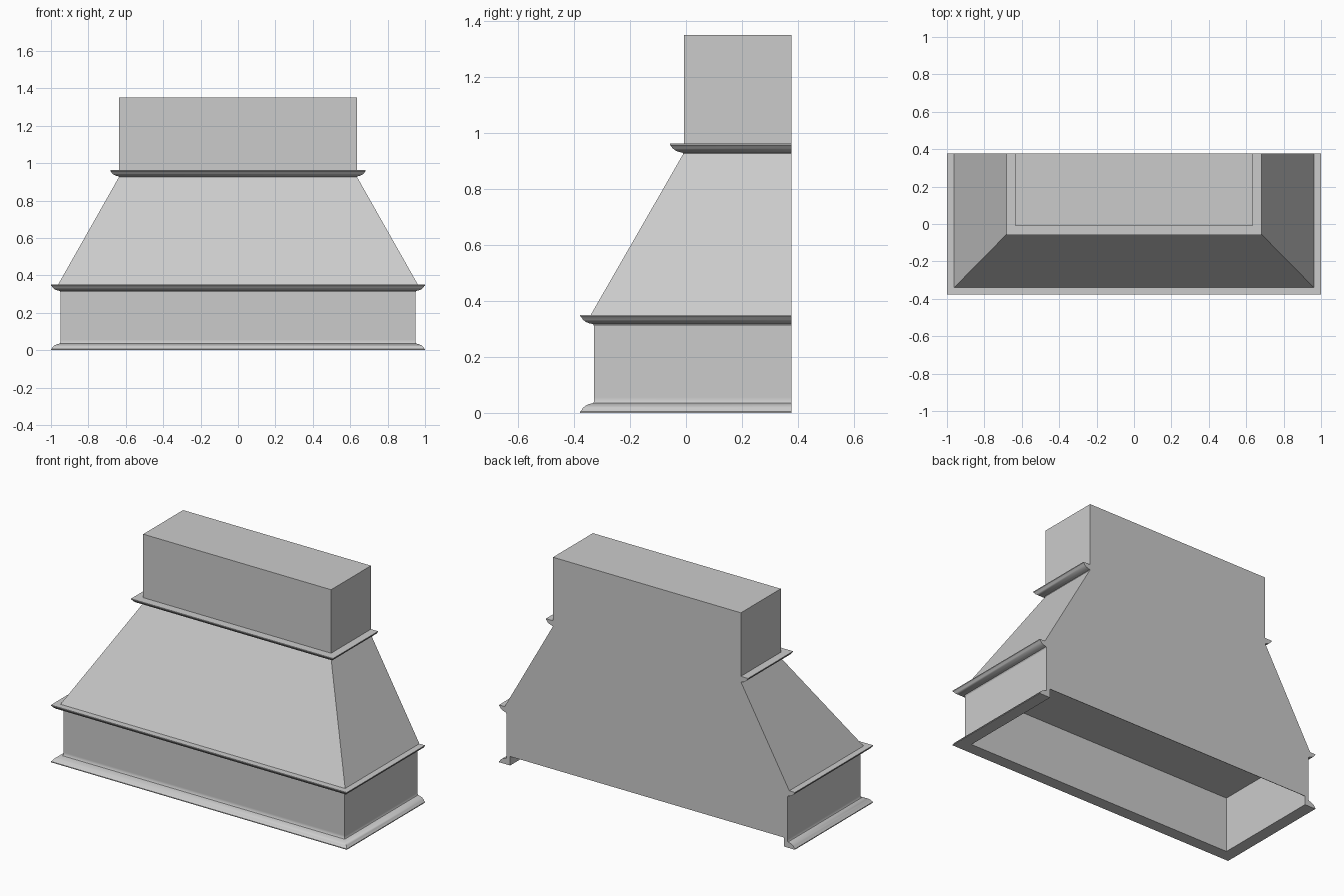
import bpy, bmesh

if "Cube" in bpy.data.objects:
    bpy.data.objects.remove(bpy.data.objects["Cube"])

BACK = 0.377

grey = bpy.data.materials.new("plain_grey")
grey.diffuse_color = (0.6, 0.6, 0.6, 1)
grey.use_nodes = True
grey.node_tree.nodes["Principled BSDF"].inputs["Base Color"].default_value = grey.diffuse_color


def finish(name, bm, smooth=False):
    bmesh.ops.recalc_face_normals(bm, faces=bm.faces)
    mesh = bpy.data.meshes.new(name)
    bm.to_mesh(mesh)
    bm.free()
    obj = bpy.data.objects.new(name, mesh)
    bpy.context.collection.objects.link(obj)
    mesh.materials.append(grey)
    if smooth:
        bpy.ops.object.select_all(action='DESELECT')
        bpy.context.view_layer.objects.active = obj
        obj.select_set(True)
        bpy.ops.object.shade_smooth_by_angle(angle=0.6)
    return obj


def loft(name, rings):
    """Stack rectangles (half width, front y, back y, z) and cap both ends."""
    bm = bmesh.new()
    loops = [[bm.verts.new(p) for p in ((-w, f, z), (w, f, z), (w, b, z), (-w, b, z))]
             for w, f, b, z in rings]
    for lo, hi in zip(loops, loops[1:]):
        for i in range(4):
            j = (i + 1) % 4
            bm.faces.new((lo[i], lo[j], hi[j], hi[i]))
    bm.faces.new(loops[0])
    bm.faces.new(loops[-1])
    return finish(name, bm)


def moulding(name, half_w, front, z0, profile):
    """Sweep a (outward, height) profile round both sides and the front, mitred."""
    bm = bmesh.new()
    stations = []
    for sx, at_back in ((-1, True), (-1, False), (1, False), (1, True)):
        stations.append([bm.verts.new((sx * (half_w + o),
                                       BACK if at_back else front - o, z0 + h))
                         for o, h in profile])
    n = len(profile)
    for a, b in zip(stations, stations[1:]):
        for i in range(n):
            j = (i + 1) % n
            bm.faces.new((a[i], a[j], b[j], b[i]))
    bm.faces.new(stations[0])
    bm.faces.new(stations[-1])
    return finish(name, bm, True)


# Hood shell: open cavity below, straight apron, tapered canopy, thin back sheet
loft("hood_body", [
    (0.925, -0.303, BACK - 0.003, 0.342),
    (0.925, -0.303, BACK - 0.003, 0.055),
    (0.95, -0.328, BACK, 0.055),
    (0.95, -0.328, BACK, 0.33),
    (0.965, -0.343, BACK, 0.345),
    (0.635, -0.008, BACK, 0.928),
    (0.635, -0.008, BACK, 1.35),
])

# Crown profile flares out at the top; the base trim is the same shape flipped
curve = [(0.0, 0.0), (0.004, 0.007), (0.018, 0.010), (0.030, 0.015),
         (0.040, 0.023), (0.046, 0.032), (0.05, 0.035), (0.05, 0.04)]
crown = [(-0.01, 0.0)] + curve + [(-0.01, 0.04)]
base = ([(-0.025, 0.055), (0.0, 0.055)] + [(o, 0.042 - h * 1.05) for o, h in curve]
        + [(-0.025, 0.0)])

moulding("lower_crown_moulding", 0.95, -0.328, 0.31, crown)
moulding("upper_crown_moulding", 0.633, -0.008, 0.922, crown)
moulding("base_moulding", 0.95, -0.328, 0.0, base)
